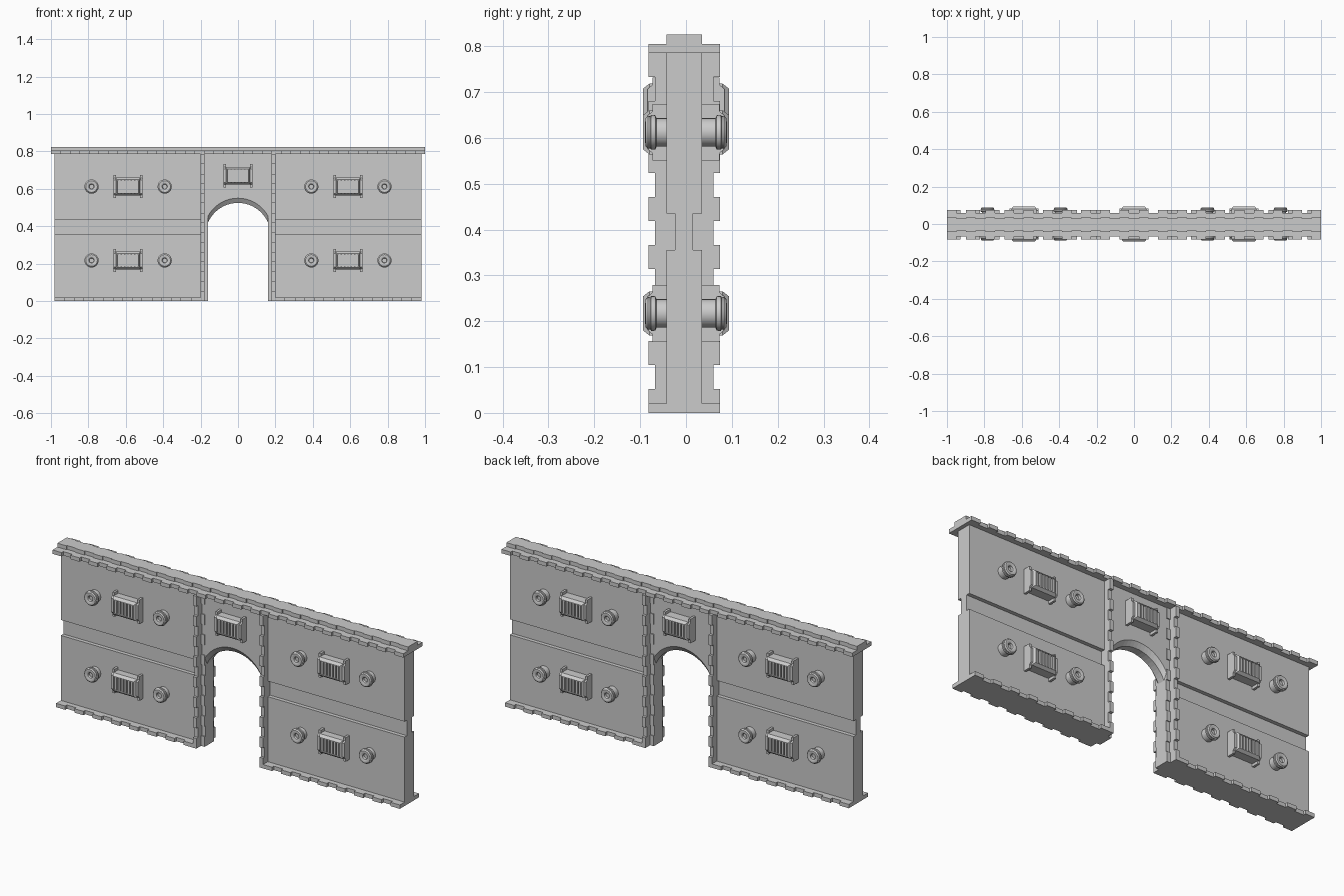
import bpy, bmesh, math
from mathutils import Vector

if "Cube" in bpy.data.objects:
    bpy.data.objects.remove(bpy.data.objects["Cube"])

YC = -0.004  # wall centre plane


def finish(name, bm, smooth=False):
    bmesh.ops.recalc_face_normals(bm, faces=bm.faces)
    me = bpy.data.meshes.new(name)
    bm.to_mesh(me)
    bm.free()
    ob = bpy.data.objects.new(name, me)
    bpy.context.collection.objects.link(ob)
    if smooth:
        bpy.context.view_layer.objects.active = ob
        ob.select_set(True)
        bpy.ops.object.shade_smooth_by_angle(angle=math.radians(35))
        ob.select_set(False)
    return ob


def loft(bm, rings):
    """Join equal-sized point rings and cap both ends."""
    vs = [[bm.verts.new(p) for p in r] for r in rings]
    n = len(vs[0])
    for a, b in zip(vs, vs[1:]):
        for i in range(n):
            j = (i + 1) % n
            bm.faces.new((a[i], a[j], b[j], b[i]))
    bm.faces.new(vs[0])
    bm.faces.new(vs[-1])


def notched(start, end, n, out, inn):
    """Outline (s, y) of a strip whose two long edges alternate in width."""
    pts = []
    step = (end - start) / n
    for i in range(n):
        w = out if i % 2 == 0 else inn
        pts += [(start + i * step, w), (start + (i + 1) * step, w)]
    return [(s, YC - w) for s, w in pts] + [(s, YC + w) for s, w in reversed(pts)]


def trim(name, start, end, n, out, inn, lo, hi, upright=False):
    pts = notched(start, end, n, out, inn)
    bm = bmesh.new()
    if upright:
        loft(bm, [[(k, y, s) for s, y in pts] for k in (lo, hi)])
    else:
        loft(bm, [[(s, y, k) for s, y in pts] for k in (lo, hi)])
    return finish(name, bm)


# Top cap: wide notched course and narrow course
trim("cap_wide", -1, 1, 39, 0.078, 0.064, 0.785, 0.805)
trim("cap_narrow", -1, 1, 39, 0.039, 0.034, 0.805, 0.825)

for side, s in (("left", -1), ("right", 1)):
    # Wall panel with a horizontal groove on both faces
    half = [(0.039, 0), (0.039, 0.355), (0.0195, 0.355), (0.0195, 0.435),
            (0.039, 0.435), (0.039, 0.785)]
    prof = [(YC - w, z) for w, z in half] + [(YC + w, z) for w, z in reversed(half)]
    bm = bmesh.new()
    loft(bm, [[(s * x, y, z) for y, z in prof] for x in (0.2, 0.98)])
    finish(side + "_wall_panel", bm)
    # Base course and doorway posts
    a, b = sorted((s * 0.2, s * 0.98))
    trim(side + "_base", a, b, 15, 0.078, 0.064, 0, 0.02)
    trim(side + "_post_wide", 0, 0.785, 15, 0.078, 0.064, s * 0.18, s * 0.2, True)
    trim(side + "_post_narrow", 0, 0.785, 15, 0.039, 0.034, s * 0.16, s * 0.18, True)

# Panel above the doorway, arch edge chamfered on both faces


def arch_ring(y, spring, apex, n=20):
    rise = apex - spring
    r = (0.16 ** 2 + rise ** 2) / (2 * rise)
    top = math.asin(min(1, 0.16 / r))
    pts = [(-0.16, y, 0.785)]
    for i in range(n + 1):
        t = -top + 2 * top * i / n
        pts.append((r * math.sin(t), y, apex - r + r * math.cos(t)))
    return pts + [(0.16, y, 0.785)]


bm = bmesh.new()
loft(bm, [arch_ring(YC - 0.037, 0.455, 0.55), arch_ring(YC - 0.0195, 0.42, 0.525),
          arch_ring(YC + 0.0195, 0.42, 0.525), arch_ring(YC + 0.037, 0.455, 0.55)])
finish("arch_panel", bm)


def rect(cx, cz, hx, hz0, hz1, y):
    return [(cx - hx, y, cz + hz0), (cx + hx, y, cz + hz0),
            (cx + hx, y, cz + hz1), (cx - hx, y, cz + hz1)]


def vent(name, cx, cz, f):
    """Ribbed block held between two side plates; f = facing sign in y."""
    bm = bmesh.new()
    # body with sloped rim and recessed face
    loft(bm, [rect(cx, cz, hx, -hz, hz, f * y) for hx, hz, y in (
        (0.068, 0.048, 0.030), (0.068, 0.048, 0.080), (0.058, 0.037, 0.094),
        (0.054, 0.033, 0.094), (0.054, 0.033, 0.084))])
    # ribs in the recess
    for i in range(6):
        x = cx + (i - 2.5) * 0.018
        loft(bm, [rect(x, cz, 0.0055, -0.034, 0.034, f * y) for y in (0.08, 0.092)])
    # side plates, wide at both ends
    side = [(0.030, -0.062), (0.073, -0.062), (0.073, -0.046), (0.084, -0.036),
            (0.084, 0.036), (0.073, 0.046), (0.073, 0.062), (0.030, 0.062)]
    for s in (-1, 1):
        loft(bm, [[(cx + s * k, f * y, cz + z) for y, z in side] for k in (0.065, 0.077)])
    finish(name, bm)


def knob(name, cx, cz, f):
    """Turned stud: stem, flange, rounded ring and centre hole."""
    prof = [(0.031, 0.028), (0.031, 0.064), (0.037, 0.067), (0.038, 0.070),
            (0.038, 0.076), (0.035, 0.078), (0.036, 0.083), (0.031, 0.088),
            (0.022, 0.089), (0.014, 0.085), (0.012, 0.074)]
    n = 24
    bm = bmesh.new()
    loft(bm, [[(cx + r * math.cos(2 * math.pi * i / n), f * y,
                cz + r * math.sin(2 * math.pi * i / n)) for i in range(n)] for r, y in prof])
    finish(name, bm, True)


# Wall fittings on both faces
for face, f in (("front", -1), ("back", 1)):
    vent(face + "_centre_vent", 0, 0.67, f)
    for side, s in (("left", -1), ("right", 1)):
        for row, z in (("upper", 0.612), ("lower", 0.217)):
            tag = f"{face}_{side}_{row}_"
            vent(tag + "vent", s * 0.588, z, f)
            knob(tag + "outer_stud", s * 0.783, z, f)
            knob(tag + "inner_stud", s * 0.392, z, f)
